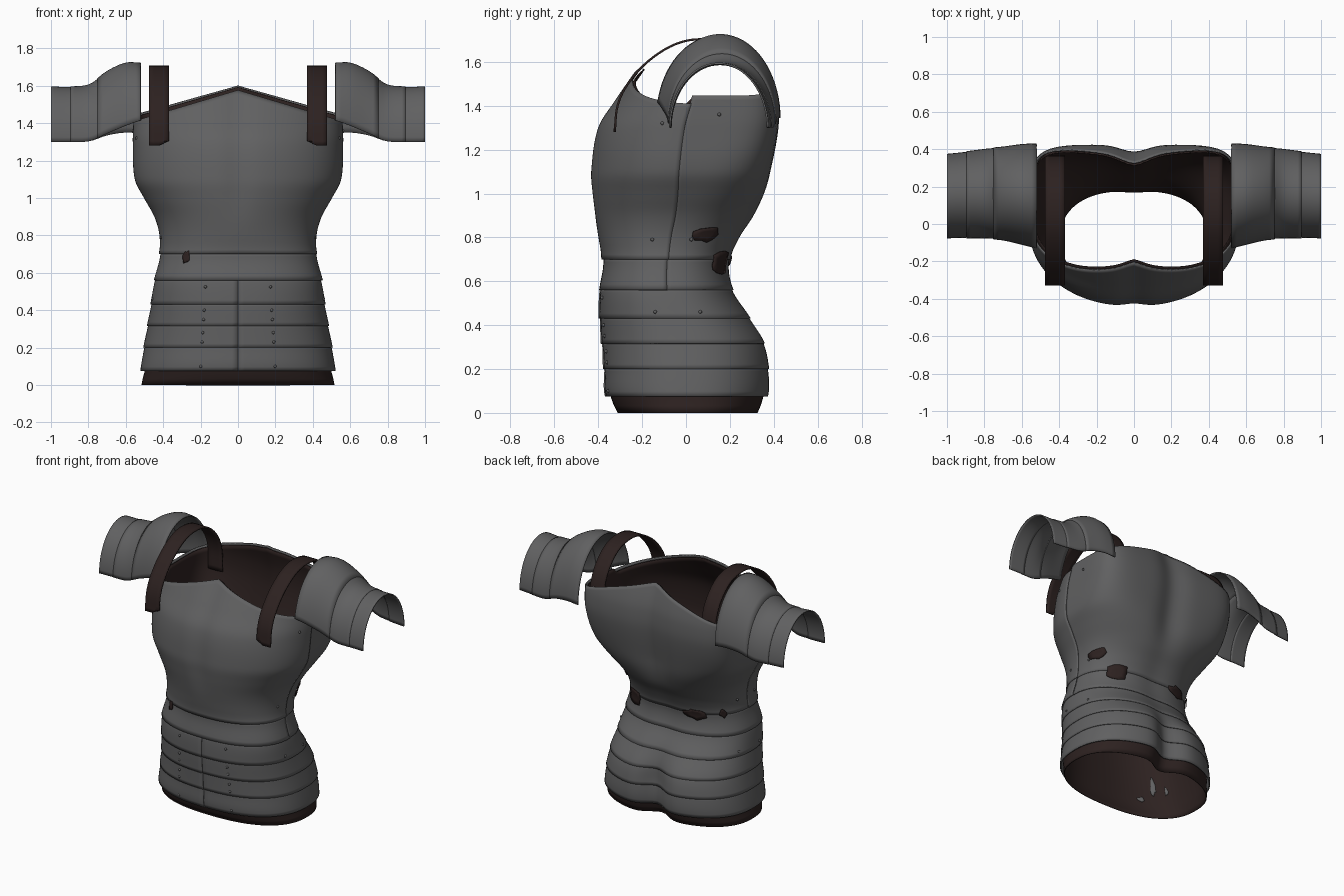
import bpy, bmesh, math, random
from mathutils import Vector, Matrix

random.seed(4)
old = bpy.data.objects.get("Cube")
if old:
    bpy.data.objects.remove(old)


def material(name, rgb):
    m = bpy.data.materials.new(name)
    m.use_nodes = True
    m.diffuse_color = (*rgb, 1)
    m.node_tree.nodes["Principled BSDF"].inputs["Base Color"].default_value = (*rgb, 1)
    m.node_tree.nodes["Principled BSDF"].inputs["Roughness"].default_value = 0.6
    return m


STEEL = material("dark steel", (0.118, 0.118, 0.12))
LEATHER = material("dark brown leather", (0.026, 0.0155, 0.0145))

# Torso profile: height, half width, front y, back y
TORSO = [(0, .515, -.31, .34), (.08, .515, -.36, .385), (.2, .5, -.368, .39),
         (.32, .48, -.378, .368), (.43, .462, -.388, .3), (.55, .445, -.39, .222),
         (.68, .416, -.375, .202), (.8, .413, -.392, .25), (.9, .44, -.41, .315),
         (1.0, .495, -.425, .36), (1.1, .545, -.432, .385), (1.3, .556, -.4, .42),
         (1.42, .552, -.325, .418), (1.5, .55, -.27, .4), (1.6, .55, -.2, .365)]
SIDE = -.07     # direction of the side seam at its top


def sample(table, t):
    """Smooth lookup in a table whose first column is the parameter."""
    t = min(max(t, table[0][0]), table[-1][0])
    i = max(k for k in range(len(table) - 1) if table[k][0] <= t)

    def slope(k, c):
        a, b = max(k - 1, 0), min(k + 1, len(table) - 1)
        return (table[b][c] - table[a][c]) / (table[b][0] - table[a][0])
    p, q = table[i], table[i + 1]
    h = q[0] - p[0]
    u = (t - p[0]) / h
    return [(2*u**3 - 3*u**2 + 1) * p[c] + (u**3 - 2*u**2 + u) * h * slope(i, c)
            + (3*u**2 - 2*u**3) * q[c] + (u**3 - u**2) * h * slope(i + 1, c)
            for c in range(1, len(p))]


def ramp(v, a, b):
    u = min(max((v - a) / (b - a), 0), 1)
    return u * u * (3 - 2 * u)


def torso(a, z, off=0.0):
    """Point on the torso at direction a and height z."""
    w, f, b = sample(TORSO, z)
    c, s = math.cos(a), math.sin(a)
    n = 2.35 + 3.6 * ramp(z, .85, 1.4) if s > 0 else 2.4 - .25 * ramp(z, .5, .9)
    r = (abs(c) ** n + abs(s) ** n) ** (-1 / n)
    x, y = w * r * c, (f + b) / 2 + (b - f) / 2 * r * s
    if s > 0:   # cleft and spine groove
        groove = .07 * (1 - ramp(z, .22, .5)) + .012 + .025 * ramp(z, .85, 1.1)
        y -= groove * math.exp(-(x / .1) ** 2)
    else:       # shallow breast groove
        y += .015 * ramp(z, .8, 1.1) * math.exp(-(x / .07) ** 2)
    return Vector((x + off * c, y + off * s, z))


def top_edge(a, back):
    """Neckline height: a peak at the middle, falling to the arms."""
    x = abs(torso(a, 1.45).x)
    return max(1.6 - .28 * x, 1.445) if back else max(1.575 - .3 * x, 1.41)


def finish(name, bm, mat, thick=0.0, angle=40):
    bmesh.ops.recalc_face_normals(bm, faces=bm.faces[:])
    me = bpy.data.meshes.new(name)
    bm.to_mesh(me)
    bm.free()
    me.materials.append(mat)
    ob = bpy.data.objects.new(name, me)
    bpy.context.scene.collection.objects.link(ob)
    if thick:
        mod = ob.modifiers.new("thickness", "SOLIDIFY")
        mod.thickness, mod.offset = thick, 0
    bpy.ops.object.select_all(action="DESELECT")
    bpy.context.view_layer.objects.active = ob
    ob.select_set(True)
    bpy.ops.object.shade_smooth_by_angle(angle=math.radians(angle))


def sheet(name, point, cols, rows, mat, thick):
    """Grid surface from point(u, v), u and v in 0..1."""
    bm = bmesh.new()
    vs = [[bm.verts.new(point(i / cols, j / rows)) for i in range(cols + 1)]
          for j in range(rows + 1)]
    for j in range(rows):
        for i in range(cols):
            bm.faces.new((vs[j][i], vs[j][i+1], vs[j+1][i+1], vs[j+1][i]))
    bmesh.ops.remove_doubles(bm, verts=bm.verts[:], dist=1e-5)
    finish(name, bm, mat, thick)


# Breastplate overlapping the backplate along the slanted side seams
def plate(back, off):
    def point(u, v):
        seam = SIDE * v if back else SIDE * v + .02
        a = seam + (math.pi - 2 * seam) * u if back else seam - (math.pi + 2 * seam) * u
        z = .7 + (top_edge(a, back) - .7) * v
        return torso(a, z, off + .003 * (1 - ramp(v, 0, .05)))
    return point


sheet("breastplate", plate(False, .003), 60, 36, STEEL, .008)
sheet("backplate", plate(True, -.002), 60, 36, STEEL, .008)


# Waist and hip lames: closed rings whose ends lap at a seam
def lame(a0, z0, z1):
    def point(u, v):
        return torso(a0 + 2 * math.pi * u, z0 + (z1 + .012 - z0) * v,
                     .003 - .007 * v + .004 * ramp(u, .85, 1))
    return point


bands = [.075, .2, .315, .43, .56, .7]
for k, (z0, z1) in enumerate(zip(bands, bands[1:])):
    seam = 0 if z1 > .6 else -math.pi / 2
    sheet(f"hip_lame_{k + 1}", lame(seam, z0, z1), 96, 6, STEEL, .008)


# Leather lining, showing at the hem and inside
def lining(u, v):
    a = 2 * math.pi * u
    z = (top_edge(a, math.sin(a) > SIDE) - .008) * v
    return torso(a, z, -.016 * ramp(v, 0, .05) - .002)


sheet("leather_lining", lining, 96, 44, LEATHER, .006)


# Worn, jagged patches around the waist, and bare steel inside the hem
def patch(name, a, z, wide, tall, off=.01, mat=LEATHER, count=13):
    bm = bmesh.new()
    rings = []
    jag = [random.uniform(.65, 1.15) for _ in range(count)]
    for share in (.5, 1):
        ring = []
        for i in range(count):
            t = 2 * math.pi * i / count
            ring.append(bm.verts.new(torso(a + share * wide * jag[i] * math.cos(t),
                                           z + share * tall * jag[i] * math.sin(t), off)))
        rings.append(ring)
    bm.faces.new(rings[0])
    for i in range(count):
        j = (i + 1) % count
        bm.faces.new((rings[0][i], rings[1][i], rings[1][j], rings[0][j]))
    finish(name, bm, mat, .004)


patch("worn_patch_side", .5, .815, .2, .042)
patch("worn_patch_back_left", .9, .685, .23, .05)
patch("worn_patch_back_right", 2.05, .7, .18, .04)
patch("worn_patch_side_right", 2.5, .71, .07, .035)
patch("worn_patch_front", -2.25, .685, .06, .036)
patch("inner_bare_patch_tall", -2.4, .24, .05, .07, -.024, STEEL)
patch("inner_bare_patch_low", -2.2, .14, .05, .018, -.024, STEEL)
patch("inner_bare_patch_small", -2.6, .2, .03, .035, -.024, STEEL)

# Shoulder guards: crown height, front y, back y, lower edge, front trim along x
SHOULDER = [(.52, 1.722, -.135, .43, 1.345, .19), (.6, 1.722, -.11, .425, 1.35, .1),
            (.7, 1.675, -.084, .41, 1.335, .03), (.79, 1.608, -.075, .4, 1.305, 0),
            (.89, 1.592, -.072, .385, 1.3, 0), (1.0, 1.592, -.072, .37, 1.3, 0)]


def guard(side, x0, x1):
    def point(u, v):
        x = x0 + (x1 - x0) * v
        top, f, b, low, trim = sample(SHOULDER, x)
        t = trim + (math.pi - trim) * u
        lift = .004 * v - .003
        y = (f + b) / 2 - ((b - f) / 2 + lift) * math.cos(t)
        return Vector((side * x, y, low + (top - low + lift) * math.sin(t)))
    return point


# Shoulder straps: path in the y-z plane, indexed along the length
STRAP = [(0, -.325, 1.28), (1, -.312, 1.4), (2, -.265, 1.5), (3, -.17, 1.605),
         (4, -.05, 1.68), (5, .07, 1.703), (6, .2, 1.675), (7, .305, 1.58),
         (8, .355, 1.46), (9, .36, 1.31)]


def strap(side):
    def point(u, v):
        y, z = sample(STRAP, 9 * v)
        x = .37 + .105 * u
        if v == 0:   # cut corner at the front tip
            z += .05 * max(0, .5 - u)
            x += .025 * (u < .01)
        return Vector((side * x, y, z))
    return point


for side, word in ((1, "left"), (-1, "right")):
    for k, (x0, x1) in enumerate(((.52, .75), (.735, .895), (.88, 1.0))):
        sheet(f"{word}_shoulder_lame_{k + 1}", guard(side, x0, x1), 36, 8, STEEL, .008)
    sheet(f"{word}_shoulder_strap", strap(side), 4, 45, LEATHER, .01)

# Rivets
spots = []
for z in (.1, .23, .28, .35, .4, .525):
    spots += [(-math.pi / 2 + d, z) for d in (-.38, .38)]
for a, z in ((.3, .79), (-.25, .79), (-.3, 1.32), (.3, 1.36), (-.25, .46), (.35, .46)):
    spots += [(a, z), (math.pi - a, z)]
bm = bmesh.new()
for a, z in spots:
    bmesh.ops.create_icosphere(bm, subdivisions=1, radius=.009,
                               matrix=Matrix.Translation(torso(a, z, .006)))
finish("rivets", bm, STEEL, angle=60)
